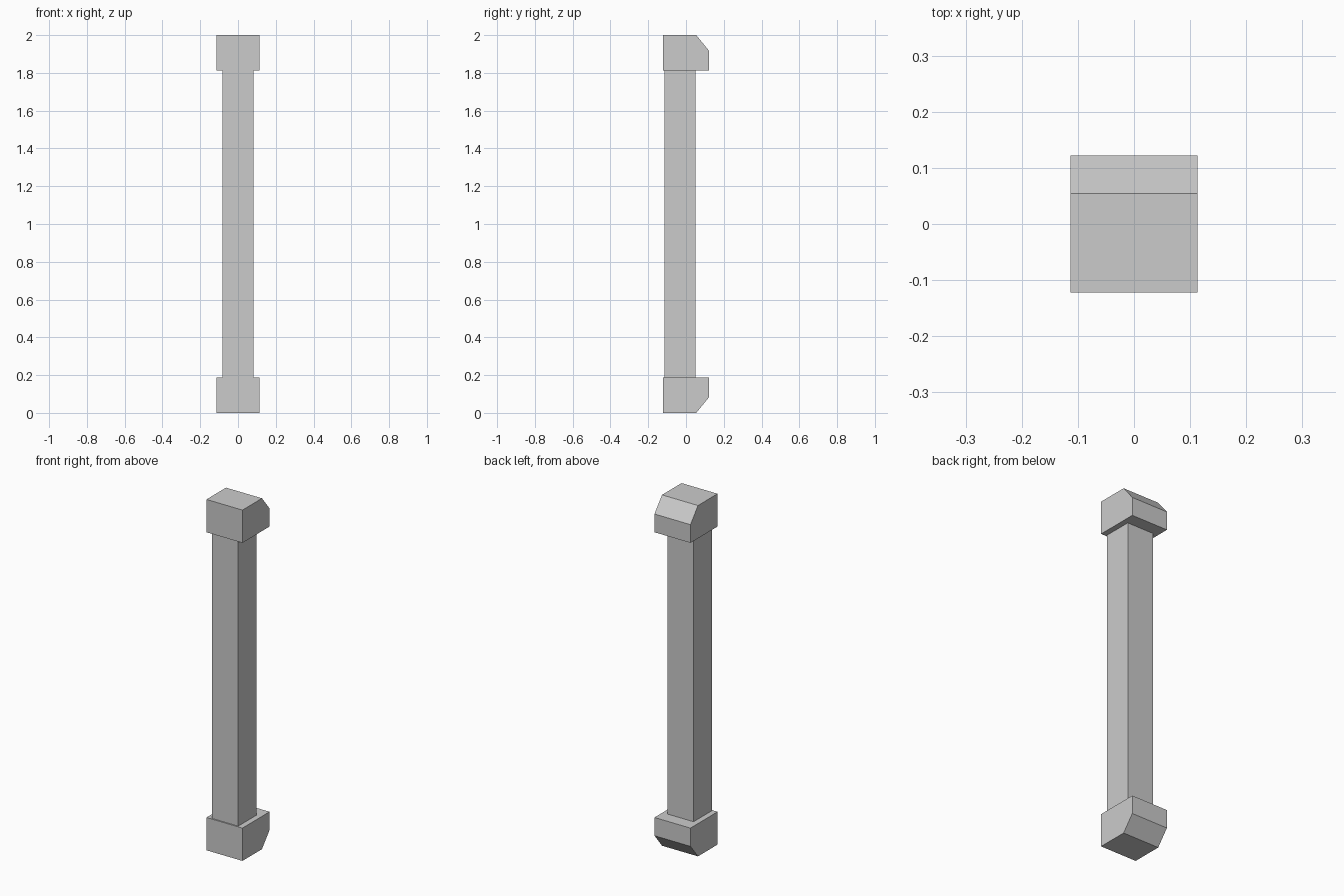
import bpy
import bmesh

if "Cube" in bpy.data.objects:
    bpy.data.objects.remove(bpy.data.objects["Cube"])

HALF_X = 0.1135
CAP_H = 0.187
HEIGHT = 2.0


def extrude_profile(name, pts, vec):
    """Closed solid made by extruding a planar polygon along vec."""
    bm = bmesh.new()
    face = bm.faces.new([bm.verts.new(p) for p in pts])
    ext = bmesh.ops.extrude_face_region(bm, geom=[face], use_keep_orig=True)
    moved = [g for g in ext["geom"] if isinstance(g, bmesh.types.BMVert)]
    bmesh.ops.translate(bm, verts=moved, vec=vec)
    bmesh.ops.recalc_face_normals(bm, faces=bm.faces)
    mesh = bpy.data.meshes.new(name)
    bm.to_mesh(mesh)
    bm.free()
    obj = bpy.data.objects.new(name, mesh)
    bpy.context.collection.objects.link(obj)
    return obj


# End blocks: side profile with the outer back edge chamfered, mirrored in height
profile = [(-0.122, 0), (0.054, 0), (0.122, 0.083), (0.122, CAP_H), (-0.122, CAP_H)]
for name, base, sign in (("base_block", 0, 1), ("top_block", HEIGHT, -1)):
    extrude_profile(name, [(-HALF_X, y, base + sign * z) for y, z in profile],
                    (2 * HALF_X, 0, 0))

# Square shaft, set towards the front
s, y0, y1 = 0.082, -0.115, 0.049
extrude_profile("shaft", [(-s, y0, CAP_H), (s, y0, CAP_H), (s, y1, CAP_H), (-s, y1, CAP_H)],
                (0, 0, HEIGHT - 2 * CAP_H))
